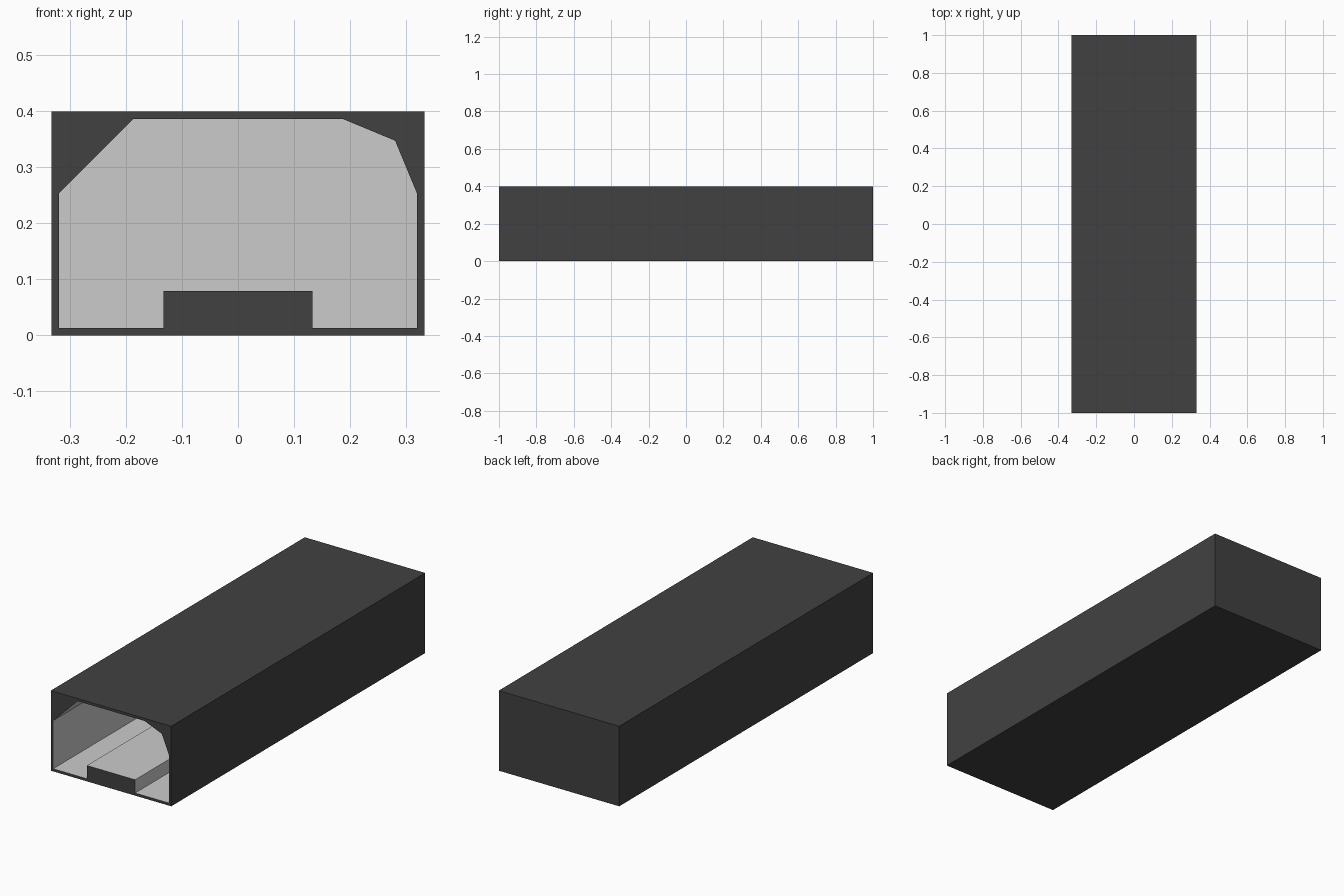
import bpy, bmesh

if "Cube" in bpy.data.objects:
    bpy.data.objects.remove(bpy.data.objects["Cube"])

W, H, L = 0.332, 0.399, 1.0      # half width, height, half length
WALL = 0.013


def material(name, value):
    m = bpy.data.materials.new(name)
    m.diffuse_color = (value, value, value, 1)
    m.use_nodes = True
    m.node_tree.nodes["Principled BSDF"].inputs["Base Color"].default_value = m.diffuse_color
    return m


def ring(bm, points, y):
    """Closed loop of edges in the xz plane at depth y."""
    vs = [bm.verts.new((x, y, z)) for x, z in points]
    return [bm.edges.new((vs[i], vs[(i + 1) % len(vs)])) for i in range(len(vs))]


def extrude_back(bm, edges, y, mat):
    """Sweep a loop straight back to depth y and close it there."""
    res = bmesh.ops.extrude_edge_only(bm, edges=edges)["geom"]
    new_edges = [g for g in res if isinstance(g, bmesh.types.BMEdge)
                 and all(v in res for v in g.verts)]
    sides = [g for g in res if isinstance(g, bmesh.types.BMFace)]
    for v in (g for g in res if isinstance(g, bmesh.types.BMVert)):
        v.co.y = y
    caps = bmesh.ops.contextual_create(bm, geom=new_edges)["faces"]
    for f in sides + caps:
        f.material_index = mat


outer = [(-W, 0), (W, 0), (W, H), (-W, H)]
# Tunnel opening: raised floor strip, one chamfered and one rounded top corner
opening = [(-0.319, WALL), (-0.133, WALL), (-0.133, 0.079), (0.133, 0.079),
           (0.133, WALL), (0.319, WALL), (0.319, 0.253), (0.280, 0.347),
           (0.186, 0.386), (-0.186, 0.386), (-0.319, 0.253)]

bm = bmesh.new()
outer_edges = ring(bm, outer, -L)
inner_edges = ring(bm, opening, -L)

# Dark front frame between the two outlines
bmesh.ops.triangle_fill(bm, edges=outer_edges + inner_edges,
                        use_beauty=True, normal=(0, -1, 0))
# Dark outer casing and light tunnel lining
extrude_back(bm, outer_edges, L, 0)
extrude_back(bm, inner_edges, L - WALL, 1)
bmesh.ops.recalc_face_normals(bm, faces=bm.faces[:])

mesh = bpy.data.meshes.new("tunnel_block")
bm.to_mesh(mesh)
bm.free()
mesh.materials.append(material("dark_grey_casing", 0.053))
mesh.materials.append(material("light_grey_lining", 0.60))
bpy.context.collection.objects.link(bpy.data.objects.new("tunnel_block", mesh))
